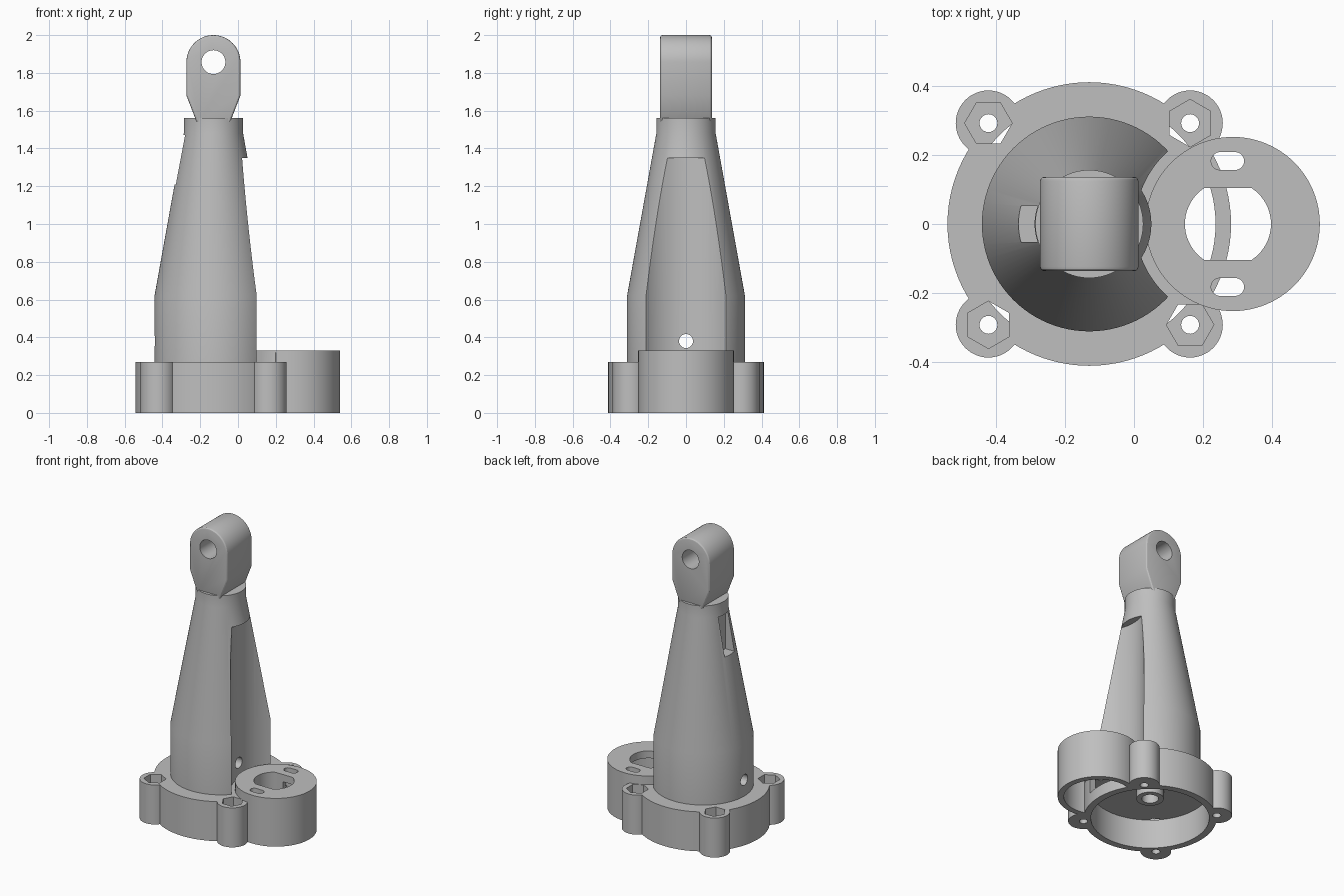
import bpy, bmesh, math
from mathutils import Matrix

if "Cube" in bpy.data.objects:
    bpy.data.objects.remove(bpy.data.objects["Cube"])

AX = -0.13          # tower axis x
MX = 0.287          # side housing axis x

grey = bpy.data.materials.new("grey plastic")
grey.diffuse_color = (0.52, 0.52, 0.52, 1)
grey.use_nodes = True
grey.node_tree.nodes["Principled BSDF"].inputs["Base Color"].default_value = grey.diffuse_color


def make(name, bm):
    bmesh.ops.recalc_face_normals(bm, faces=bm.faces)
    me = bpy.data.meshes.new(name)
    bm.to_mesh(me)
    bm.free()
    me.materials.append(grey)
    ob = bpy.data.objects.new(name, me)
    bpy.context.collection.objects.link(ob)
    return ob


def lathe(name, x, y, profile, n=96, turn=0.0):
    """Closed solid from (radius, z) rings, bottom to top."""
    bm = bmesh.new()
    rings = [[bm.verts.new((x + r * math.cos(2 * math.pi * i / n + turn),
                            y + r * math.sin(2 * math.pi * i / n + turn), z))
              for i in range(n)] for r, z in profile]
    for a, b in zip(rings, rings[1:]):
        for i in range(n):
            j = (i + 1) % n
            bm.faces.new((a[i], a[j], b[j], b[i]))
    bm.faces.new(rings[0][::-1])
    bm.faces.new(rings[-1])
    return make(name, bm)


def cyl(name, x, y, r, z0, z1, n=96, turn=0.0):
    return lathe(name, x, y, [(r, z0), (r, z1)], n, turn)


def prism(name, pts, lo, hi, axis="z"):
    """Extrude an outline along z, or an x-z outline along y."""
    bm = bmesh.new()
    put = (lambda p, h: (p[0], p[1], h)) if axis == "z" else (lambda p, h: (p[0], h, p[1]))
    a = [bm.verts.new(put(p, lo)) for p in pts]
    b = [bm.verts.new(put(p, hi)) for p in pts]
    bm.faces.new(a[::-1])
    bm.faces.new(b)
    for i in range(len(pts)):
        j = (i + 1) % len(pts)
        bm.faces.new((a[i], a[j], b[j], b[i]))
    return make(name, bm)


def box(name, x0, x1, y0, y1, z0, z1):
    return prism(name, [(x0, y0), (x1, y0), (x1, y1), (x0, y1)], z0, z1)


def apply(ob, mod):
    bpy.context.view_layer.objects.active = ob
    bpy.ops.object.modifier_apply(modifier=mod.name)


def boolean(ob, other, op="DIFFERENCE"):
    mod = ob.modifiers.new("bool", "BOOLEAN")
    mod.operation, mod.solver, mod.object = op, "EXACT", other
    apply(ob, mod)
    bpy.data.objects.remove(other)


def rotated(ob, angle, axis, loc):
    ob.data.transform(Matrix.Translation(loc) @ Matrix.Rotation(angle, 4, axis))
    return ob


# tapered tower with its collar, scooped out beside the housing
body = lathe("tower_and_base", AX, 0, [(0.312, 0.15), (0.312, 0.62), (0.157, 1.48), (0.157, 1.56)])
boolean(body, cyl("scoop", MX, 0, 0.283, 0.10, 1.35))

# round base, corner ears and side housing
boolean(body, cyl("base", AX, 0, 0.412, 0, 0.27), "UNION")
ears = [(AX + sx * 0.293, sy * 0.293, sx, sy) for sx in (-1, 1) for sy in (-1, 1)]
for x, y, _, _ in ears:
    boolean(body, cyl("ear", x, y, 0.095, 0, 0.27, 48), "UNION")
boolean(body, cyl("housing", MX, 0, 0.253, 0, 0.33), "UNION")

# underside cavities, leaving the ring wall between them
boolean(body, cyl("base_cavity", AX, 0, 0.367, -0.1, 0.20))
cavity = cyl("housing_cavity", MX, 0, 0.215, -0.1, 0.28)
boolean(cavity, cyl("ring_wall", AX, 0, 0.412, -0.2, 0.4))
boolean(body, cavity)
boolean(body, box("gear_window", 0.18, 0.30, -0.105, 0.105, 0.08, 0.21))

# housing top opening with two flats
r, flat = 0.125, 0.105
outline = []
for i in range(64):
    a = 2 * math.pi * i / 64
    outline.append((0.273 + r * math.cos(a), max(-flat, min(flat, r * math.sin(a)))))
boolean(body, prism("shaft_opening", outline, 0.19, 0.4))

# screw slots in the housing top
for s in (-1, 1):
    pts = []
    for i in range(24):
        a = 2 * math.pi * (i + 0.5) / 24
        pts.append((0.272 + math.copysign(0.022, math.cos(a)) + 0.026 * math.cos(a),
                    s * 0.183 + 0.026 * math.sin(a)))
    boolean(body, prism("slot", pts, 0.21, 0.4))

# nut pockets and bolt holes in the ears
for x, y, sx, sy in ears:
    boolean(body, cyl("bolt_hole", x, y, 0.026, -0.1, 0.3, 24))
    turn = math.pi / 6 if sx == sy else 0
    boolean(body, cyl("nut_pocket", x, y, 0.069, 0.20, 0.32, 6, turn))

# central boss and bore under the tower
boolean(body, cyl("boss", AX, 0, 0.085, 0.14, 0.24, 48), "UNION")
boolean(body, cyl("bore", AX, 0, 0.052, 0.10, 0.55, 48))

# cross hole and upper side pocket
boolean(body, rotated(cyl("cross_hole", 0, 0, 0.037, -0.5, 0.18, 32),
                      math.pi / 2, "Y", (0, 0, 0.38)))
boolean(body, box("side_pocket", -0.5, -0.262, -0.052, 0.052, 1.21, 1.47))

# eyelet on top of the tower
W, ZC = 0.143, 1.857
outline = [(AX - 0.085, 1.53), (AX + 0.085, 1.53), (AX + W, 1.68)]
outline += [(AX + W * math.cos(math.pi * i / 40), ZC + W * math.sin(math.pi * i / 40))
            for i in range(41)]
outline.append((AX - W, 1.68))
eyelet = prism("eyelet", outline, -0.137, 0.137, "y")
bev = eyelet.modifiers.new("bevel", "BEVEL")
bev.width, bev.segments, bev.limit_method = 0.013, 3, "ANGLE"
bev.angle_limit = math.radians(50)
apply(eyelet, bev)
boolean(eyelet, rotated(cyl("pin_hole", 0, 0, 0.063, -0.3, 0.3, 48),
                        math.pi / 2, "X", (AX, 0, ZC)))

# smooth curved walls, keep edges sharp
for ob in (body, eyelet):
    bpy.ops.object.select_all(action="DESELECT")
    ob.select_set(True)
    bpy.context.view_layer.objects.active = ob
    bpy.ops.object.shade_smooth_by_angle(angle=math.radians(25))
